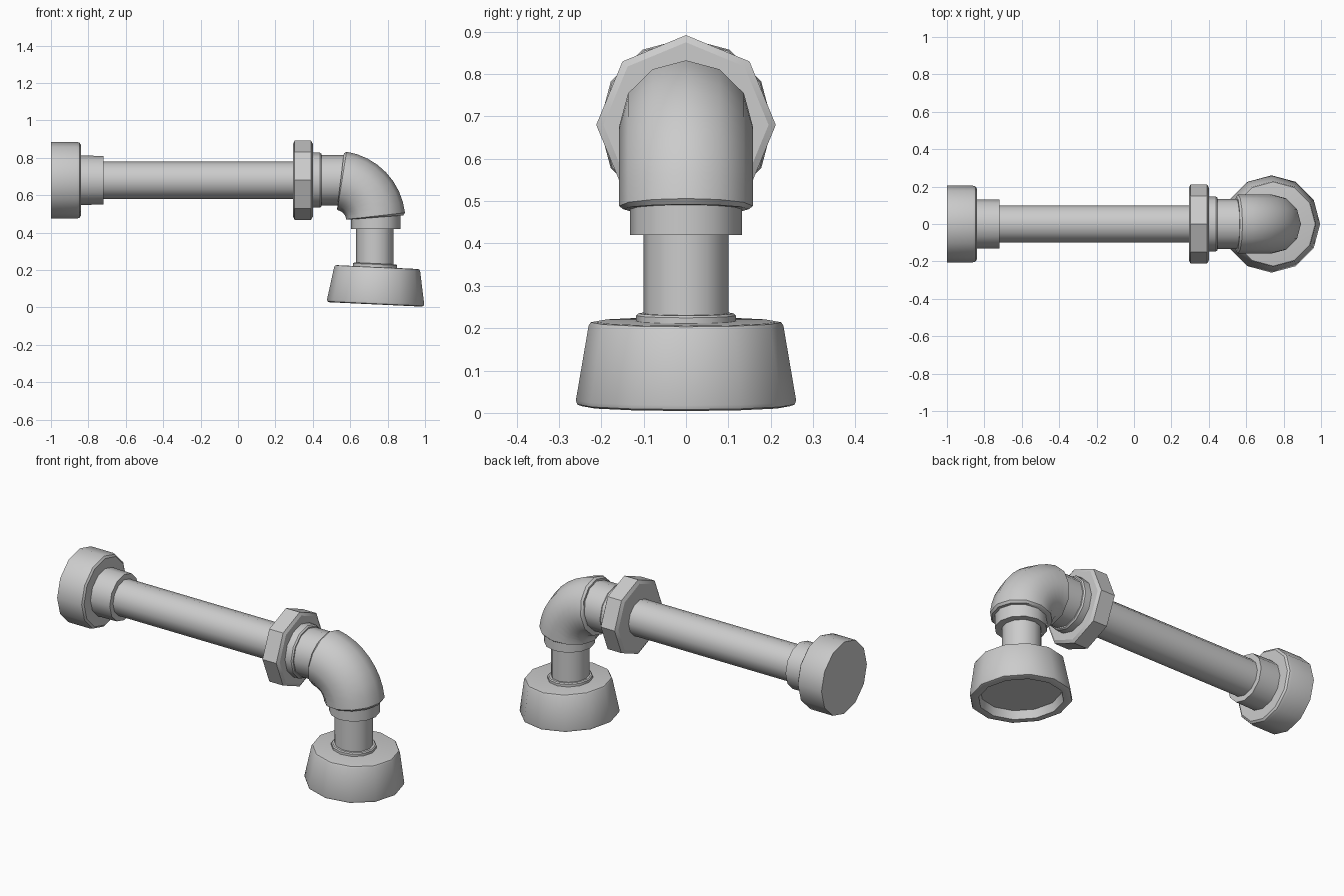
import bpy, bmesh, math
from mathutils import Matrix, Vector

if "Cube" in bpy.data.objects:
    bpy.data.objects.remove(bpy.data.objects["Cube"])

Z = 0.68      # height of the horizontal run
DX = 0.732    # x of the vertical run


def skin(name, rings, angle=35):
    """Join rings of points into a closed, capped surface."""
    bm = bmesh.new()
    loops = [[bm.verts.new(p) for p in ring] for ring in rings]
    n = len(loops[0])
    for a, b in zip(loops, loops[1:]):
        for i in range(n):
            j = (i + 1) % n
            bm.faces.new((a[i], a[j], b[j], b[i]))
    bm.faces.new(loops[0][::-1])
    bm.faces.new(loops[-1])
    bmesh.ops.recalc_face_normals(bm, faces=bm.faces)
    me = bpy.data.meshes.new(name)
    bm.to_mesh(me)
    bm.free()
    ob = bpy.data.objects.new(name, me)
    bpy.context.collection.objects.link(ob)
    bpy.ops.object.select_all(action='DESELECT')
    ob.select_set(True)
    bpy.context.view_layer.objects.active = ob
    bpy.ops.object.shade_smooth_by_angle(angle=math.radians(angle))
    return ob


def lathe(name, profile, matrix, n=12, angle=35):
    """Turn (position along axis, radius) pairs around local z."""
    rings = [[matrix @ Vector((r * math.cos(math.tau * i / n),
                               r * math.sin(math.tau * i / n), t))
              for i in range(n)] for t, r in profile]
    return skin(name, rings, angle)


along_x = Matrix.Translation((0, 0, Z)) @ Matrix.Rotation(math.pi / 2, 4, 'Y')
along_z = Matrix.Translation((DX, 0, 0))

# Wall flange and its collar
lathe("wall_flange", [(-1, .205), (-.862, .205), (-.848, .201), (-.84, .19)], along_x)
lathe("wall_collar", [(-.85, .132), (-.835, .132), (-.72, .13)], along_x)

# Horizontal pipe
lathe("arm_pipe", [(-.74, .1), (.42, .1)], along_x)

# Octagonal nut and the sleeves leading to the elbow
lathe("nut", [(.293, .192), (.303, .212), (.39, .212), (.4, .195)], along_x, 8, 25)
lathe("nut_ring", [(.395, .147), (.438, .147), (.446, .141)], along_x)
lathe("elbow_sleeve", [(.43, .134), (.58, .134)], along_x)

# Elbow: a circle swept around the bend centre, with softened ends
cx, cz, R = .522, .464, .215
sections = [(83, .148), (81, .158)] + [81 - 74.5 * k / 8 for k in range(1, 8)] + [(6.5, .158), (4.5, .148)]
rings = []
for s in sections:
    deg, r = s if isinstance(s, tuple) else (s, .158)
    a = math.radians(deg)
    ring = []
    for i in range(12):
        t = math.tau * i / 12
        d = R + r * math.cos(t)
        ring.append((cx + d * math.cos(a), r * math.sin(t), cz + d * math.sin(a)))
    rings.append(ring)
skin("elbow", rings)

# Vertical pipe with upper collar and base ring
lathe("drop_collar", [(.42, .132), (.5, .132)], Matrix.Translation((.737, 0, 0)))
lathe("drop_pipe", [(.19, .1), (.45, .1)], along_z)
tilt = Matrix.Rotation(math.radians(2.7), 4, 'Y')
lathe("base_ring", [(-.02, .118), (.013, .118), (.018, .112)],
      Matrix.Translation((DX, 0, .217)) @ tilt)

# Flared shower head, slightly tilted, with a recessed face underneath
lathe("shower_head",
      [(.045, .205), (.0, .215), (.0, .247), (.004, .257), (.014, .26),
       (.19, .23), (.198, .225), (.2, .215)],
      Matrix.Translation((.735, 0, .016)) @ tilt, 12)
